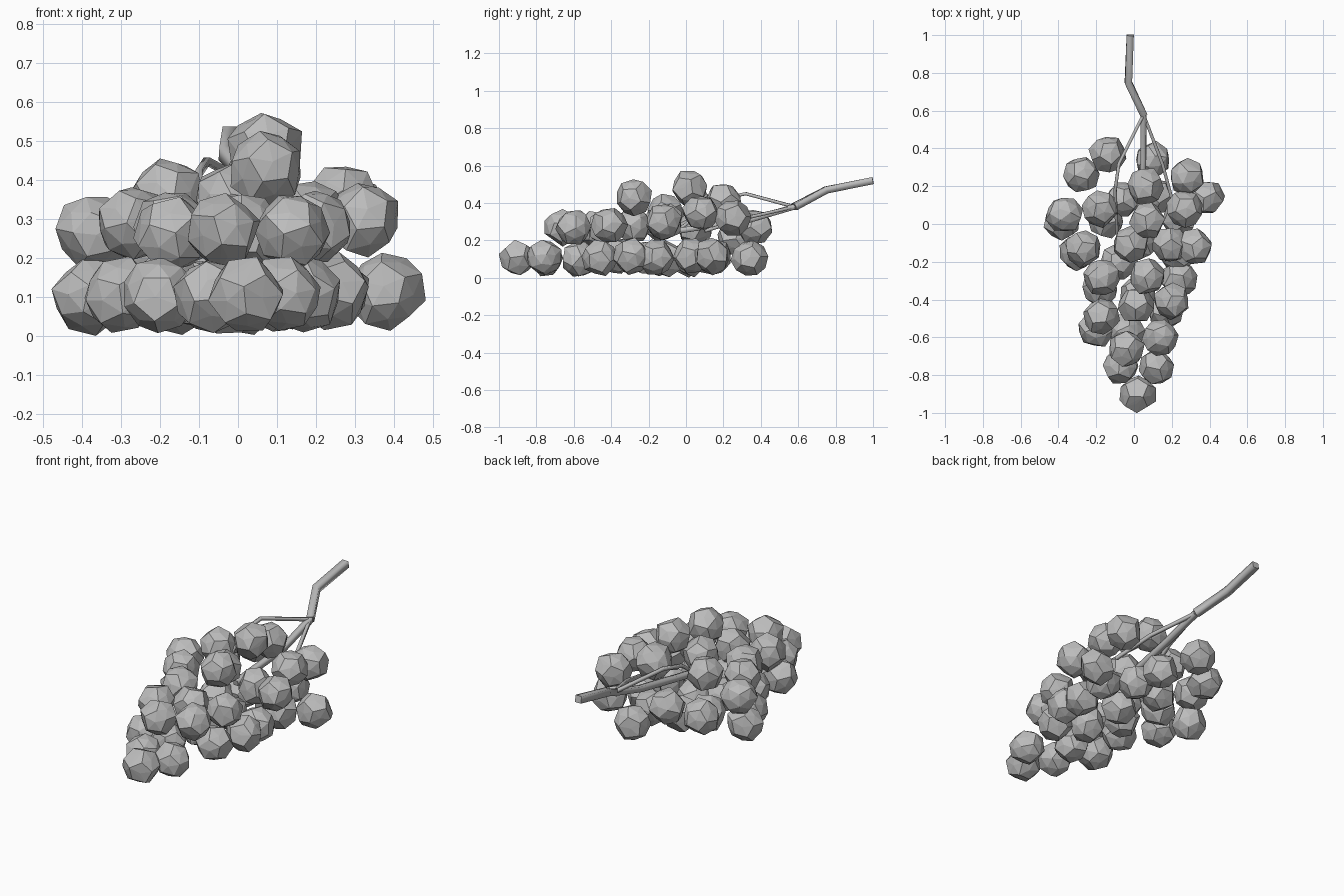
import bpy, bmesh, random
from math import pi
from mathutils import Euler, Vector

random.seed(4)
UNIT = 0.01  # layout is written in hundredths

cube = bpy.data.objects.get("Cube")
if cube:
    bpy.data.objects.remove(cube, do_unlink=True)


def make_material(name, value):
    mat = bpy.data.materials.new(name)
    mat.use_nodes = True
    color = (value, value, value, 1)
    mat.diffuse_color = color
    mat.node_tree.nodes["Principled BSDF"].inputs["Base Color"].default_value = color
    return mat


GREY = make_material("plain grey", 0.5)


def link(name, data):
    obj = bpy.data.objects.new(name, data)
    data.materials.append(GREY)
    bpy.context.collection.objects.link(obj)
    return obj


def grape_mesh(name):
    """Uneven twelve-sided berry: the dual of an icosahedron, each face raised to a low point."""
    ico = bmesh.new()
    bmesh.ops.create_icosphere(ico, subdivisions=1, radius=1)
    corners = [f.calc_center_median().normalized() for f in ico.faces]
    peaks = [v.co.normalized() for v in ico.verts]
    ico.free()
    bm = bmesh.new()
    for directions, radius in ((corners, 0.101), (peaks, 0.089)):
        for d in directions:
            bm.verts.new(d * radius * random.uniform(0.93, 1.04))
    hull = bmesh.ops.convex_hull(bm, input=bm.verts)
    loose = [v for v in hull["geom_interior"] if isinstance(v, bmesh.types.BMVert)]
    bmesh.ops.delete(bm, geom=loose, context="VERTS")
    bmesh.ops.recalc_face_normals(bm, faces=bm.faces)
    mesh = bpy.data.meshes.new(name)
    bm.to_mesh(mesh)
    bm.free()
    return mesh


def add_grapes(name, places):
    for i, place in enumerate(places):
        label = f"{name}_{i + 1}"
        obj = link(label, grape_mesh(label))
        obj.location = Vector(place) * UNIT
        obj.rotation_euler = Euler([random.uniform(0, 6) for _ in range(3)])


# Bottom layer of grapes, resting on the ground
bottom = [(2, -90), (-7, -75), (12, -76), (-20, -56), (-4, -57), (17, -46),
          (-18, -34), (2, -37), (24, -29), (-8, -20), (23, -16), (-30, -15),
          (2, -10), (-38, 1), (-15, 2), (24, 3), (-6, 13), (11, 15),
          (38, 14), (10, 34)]
add_grapes("bottom_grape", [(x, y, random.uniform(10, 12)) for x, y in bottom])

# Middle layer, then the few grapes piled on top
add_grapes("middle_grape", [
    (-4, -66, 27), (14, -60, 27), (-17, -49, 26), (1, -43, 27), (20, -41, 28),
    (-17, -28, 28), (-27, -13, 29), (19, -11, 30), (32, -12, 30), (-37, 5, 27),
    (27, 8, 35), (28, 25, 32), (-28, 26, 21), (-14, 37, 27)])
add_grapes("top_grape", [
    (7, -28, 43), (-2, -11, 35), (-18, 8, 36), (7, 2, 48), (6, 20, 41)])


def add_stem(name, points, half_diagonal):
    """Square stalk with flat sides up, following a bent path."""
    curve = bpy.data.curves.new(name, "CURVE")
    curve.dimensions = "3D"
    curve.twist_mode = "Z_UP"
    curve.bevel_depth = half_diagonal
    curve.bevel_resolution = 0
    curve.use_fill_caps = True
    spline = curve.splines.new("POLY")
    spline.points.add(len(points) - 1)
    for p, co in zip(spline.points, points):
        p.co = (*(Vector(co) * UNIT), 1)
        p.tilt = pi / 4
    link(name, curve)


# Main stalk and the branches that run into the bunch
fork = (5, 58, 38)
add_stem("main_stalk", [(-2, 100, 52), (-3, 75, 47), fork], 0.027)
add_stem("middle_branch", [fork, (5, 34, 31), (2, -5, 25)], 0.021)
add_stem("left_branch", [fork, (15, 32, 32), (21, 10, 25)], 0.012)
add_stem("right_branch", [fork, (-8, 32, 45), (-10, 18, 42), (-9, -5, 25)], 0.012)
